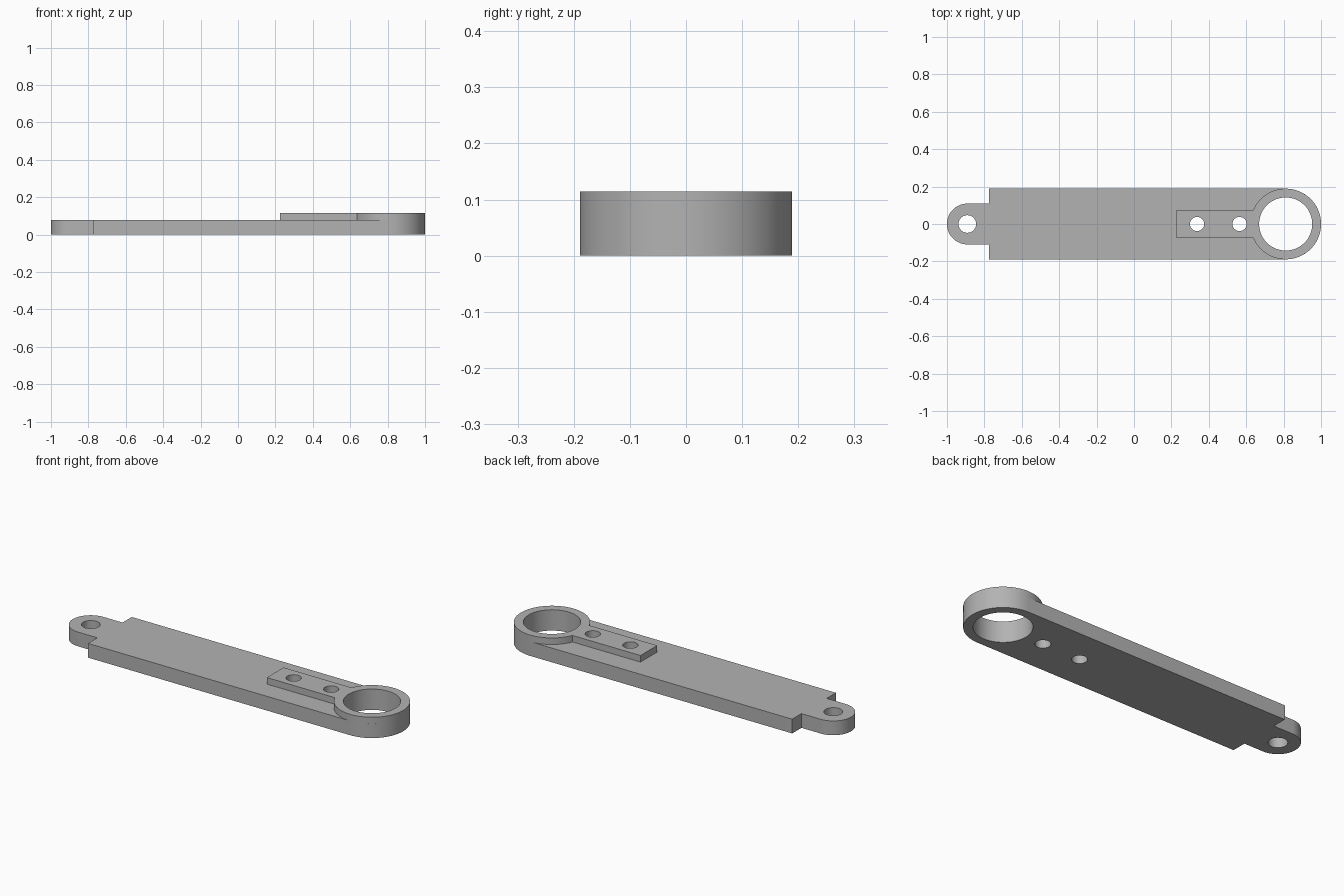
import bpy
from math import asin, cos, sin, pi

cube = bpy.data.objects.get("Cube")
if cube:
    bpy.data.objects.remove(cube, do_unlink=True)

# Main dimensions
PLATE_TOP, MOUNT_TOP = 0.078, 0.114
PLATE_X, HALF_WIDTH = -0.775, 0.189
RING_X, RING_R, BORE_R = 0.811, 0.189, 0.142
TAB_X, TAB_R, TAB_HOLE_R = -0.891, 0.109, 0.047
RIB_X, RIB_HALF = 0.225, 0.072
SCREW_HOLES = [(0.337, 0.038), (0.564, 0.038)]

grey = bpy.data.materials.new("light_grey")
grey.use_nodes = True
grey.diffuse_color = (0.45, 0.45, 0.45, 1)
grey.node_tree.nodes["Principled BSDF"].inputs["Base Color"].default_value = (0.45, 0.45, 0.45, 1)


def arc(cx, r, start, end, steps=48):
    """Points along an arc centred on the long axis."""
    angles = [start + (end - start) * i / steps for i in range(steps + 1)]
    return [(cx + r * cos(a), r * sin(a)) for a in angles]


def slab(name, outline, holes, bottom, top):
    """Extrude an outline with round through holes between two heights."""
    curve = bpy.data.curves.new(name, 'CURVE')
    curve.dimensions = '2D'
    curve.fill_mode = 'BOTH'
    curve.extrude = (top - bottom) / 2
    loops = [outline] + [arc(x, r, 0, 2 * pi, 64)[:-1] for x, r in holes]
    for points in loops:
        spline = curve.splines.new('POLY')
        spline.points.add(len(points) - 1)
        for point, (x, y) in zip(spline.points, points):
            point.co = (x, y, 0, 1)
        spline.use_cyclic_u = True
    curve.materials.append(grey)
    obj = bpy.data.objects.new(name, curve)
    bpy.context.collection.objects.link(obj)
    obj.location.z = (bottom + top) / 2
    bpy.ops.object.select_all(action='DESELECT')
    obj.select_set(True)
    bpy.context.view_layer.objects.active = obj
    bpy.ops.object.convert(target='MESH')
    bpy.ops.object.shade_smooth_by_angle()
    return bpy.context.object


# Base plate: rounded tab, wide arm and rounded ring end
base_outline = (
    arc(RING_X, RING_R, -pi / 2, pi / 2)
    + [(PLATE_X, HALF_WIDTH), (PLATE_X, TAB_R)]
    + arc(TAB_X, TAB_R, pi / 2, 3 * pi / 2)
    + [(PLATE_X, -TAB_R), (PLATE_X, -HALF_WIDTH)]
)
slab("base_plate", base_outline,
     [(RING_X, BORE_R), (TAB_X, TAB_HOLE_R)] + SCREW_HOLES, 0, PLATE_TOP)

# Raised mount: upper ring with a narrow rib
join = asin(RIB_HALF / RING_R)
mount_outline = (
    arc(RING_X, RING_R, join - pi, pi - join, 80)
    + [(RIB_X, RIB_HALF), (RIB_X, -RIB_HALF)]
)
slab("raised_ring_mount", mount_outline,
     [(RING_X, BORE_R)] + SCREW_HOLES, PLATE_TOP, MOUNT_TOP)
